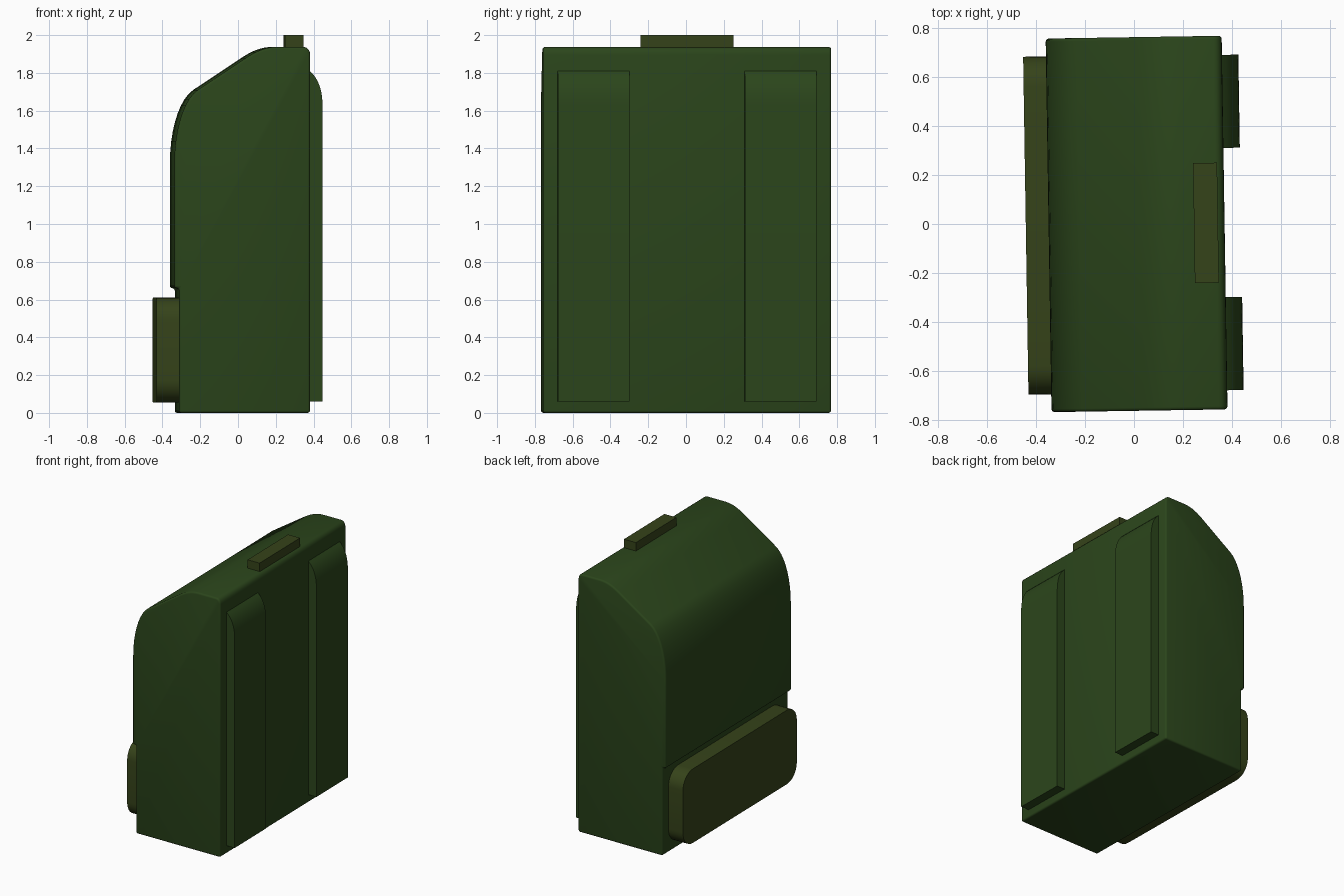
import bpy, bmesh, math
from mathutils import Vector, Matrix
from mathutils.geometry import interpolate_bezier

if "Cube" in bpy.data.objects:
    bpy.data.objects.remove(bpy.data.objects["Cube"])

TURN = Matrix.Rotation(math.radians(0.9), 4, 'Z')   # whole pack sits slightly turned


def material(name, rgb):
    m = bpy.data.materials.new(name)
    m.diffuse_color = (*rgb, 1)
    m.use_nodes = True
    m.node_tree.nodes["Principled BSDF"].inputs["Base Color"].default_value = m.diffuse_color
    return m


green = material("green_canvas", (0.024, 0.060, 0.011))
olive = material("olive_canvas", (0.036, 0.056, 0.010))


def curve(a, ha, hb, b, n=10):
    pts = interpolate_bezier(*[Vector((*p, 0)) for p in (a, ha, hb, b)], n)
    return [(p.x, p.y) for p in pts]


def prism(name, pts, lo, hi, axis, mat, bevel=0):
    """Extrude a closed profile along x (profile is y,z) or y (profile is x,z)."""
    bm = bmesh.new()
    place = (lambda p: (lo, p[0], p[1])) if axis == 'x' else (lambda p: (p[0], lo, p[1]))
    face = bm.faces.new([bm.verts.new(place(p)) for p in pts])
    ext = bmesh.ops.extrude_face_region(bm, geom=[face])
    step = Vector((hi - lo, 0, 0)) if axis == 'x' else Vector((0, hi - lo, 0))
    moved = [v for v in ext['geom'] if isinstance(v, bmesh.types.BMVert)]
    bmesh.ops.translate(bm, verts=moved, vec=step)
    bmesh.ops.recalc_face_normals(bm, faces=bm.faces)
    bm.transform(TURN)
    me = bpy.data.meshes.new(name)
    bm.to_mesh(me)
    bm.free()
    ob = bpy.data.objects.new(name, me)
    bpy.context.collection.objects.link(ob)
    me.materials.append(mat)
    bpy.ops.object.select_all(action='DESELECT')
    bpy.context.view_layer.objects.active = ob
    ob.select_set(True)
    if bevel:
        mod = ob.modifiers.new("soft_edges", 'BEVEL')
        mod.width, mod.segments = bevel, 3
        mod.limit_method, mod.angle_limit = 'ANGLE', math.radians(50)
        bpy.ops.object.modifier_apply(modifier=mod.name)
    bpy.ops.object.shade_smooth_by_angle(angle=math.radians(35))
    return ob


# Main bag with the overhanging front flap and sloped, rounded top
body = [(0.37, 0), (-0.323, 0), (-0.323, 0.66), (-0.349, 0.66)]
body += curve((-0.349, 1.32), (-0.349, 1.50), (-0.30, 1.66), (-0.225, 1.71))
body += curve((0.01, 1.866), (0.065, 1.904), (0.12, 1.937), (0.19, 1.937))
body += curve((0.335, 1.937), (0.355, 1.937), (0.37, 1.92), (0.37, 1.895), 6)
prism("bag_body", body, -0.763, 0.763, 'y', green, 0.014)

# Shoulder straps on the back panel
strap = [(0.35, 0.06), (0.437, 0.06)]
strap += curve((0.437, 1.62), (0.437, 1.70), (0.42, 1.765), (0.37, 1.81))
strap += [(0.35, 1.81)]
for side, lo, hi in (("left", -0.685, -0.305), ("right", 0.305, 0.685)):
    prism(side + "_strap", strap, lo, hi, 'y', green)

# Front pocket with rounded corners
r, hw, z0, z1 = 0.12, 0.69, 0.055, 0.61
corners = ((hw - r, z1 - r, 0), (r - hw, z1 - r, 90), (r - hw, z0 + r, 180), (hw - r, z0 + r, 270))
pocket = [(cy + r * math.cos(math.radians(a + k * 11.25)), cz + r * math.sin(math.radians(a + k * 11.25)))
          for cy, cz, a in corners for k in range(9)]
prism("front_pocket", pocket, -0.442, -0.30, 'x', olive)

# Grab handle on top
handle = [(0.245, 1.92), (0.343, 1.92), (0.343, 2.0), (0.245, 2.0)]
prism("top_handle", handle, -0.245, 0.245, 'y', olive)
